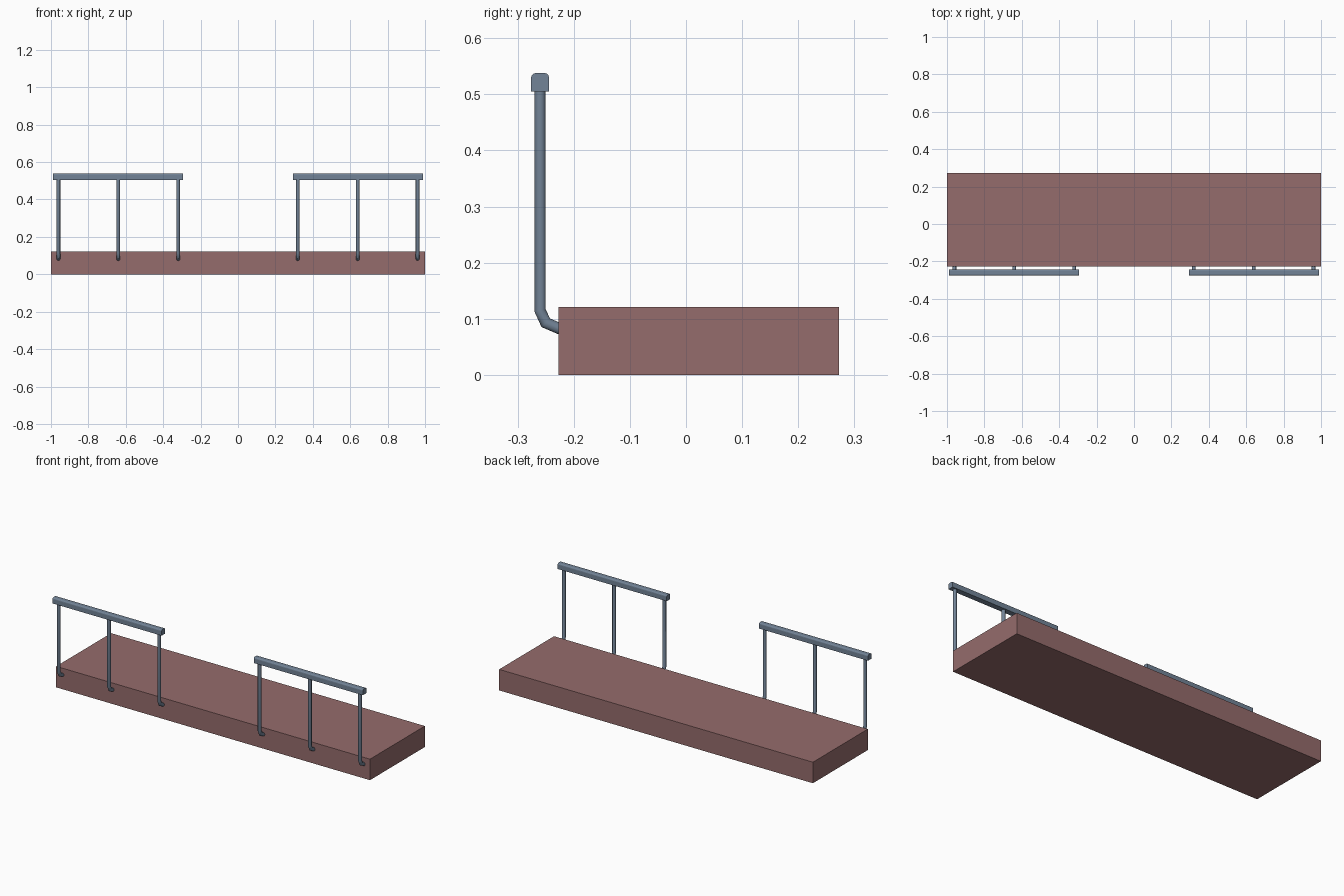
import bpy, bmesh, math
from mathutils import Vector

if "Cube" in bpy.data.objects:
    bpy.data.objects.remove(bpy.data.objects["Cube"])


def material(name, color):
    m = bpy.data.materials.new(name)
    m.diffuse_color = color
    m.use_nodes = True
    m.node_tree.nodes["Principled BSDF"].inputs["Base Color"].default_value = m.diffuse_color
    return m


brick = material("brick_red", (0.30, 0.15, 0.15, 1))
steel = material("blue_steel", (0.17, 0.23, 0.31, 1))


def add_object(name, bm, mat):
    bmesh.ops.recalc_face_normals(bm, faces=bm.faces)
    me = bpy.data.meshes.new(name)
    bm.to_mesh(me)
    bm.free()
    me.materials.append(mat)
    ob = bpy.data.objects.new(name, me)
    bpy.context.collection.objects.link(ob)
    return ob


def bridge(bm, rings):
    n = len(rings[0])
    for a, b in zip(rings, rings[1:]):
        for i in range(n):
            bm.faces.new((a[i], a[(i + 1) % n], b[(i + 1) % n], b[i]))
    bm.faces.new(rings[0])
    bm.faces.new(rings[-1][::-1])


def extrude_x(name, profile, x0, x1, mat):
    bm = bmesh.new()
    bridge(bm, [[bm.verts.new((x, y, z)) for y, z in profile] for x in (x0, x1)])
    return add_object(name, bm, mat)


def bent_rod(name, x, path, r, mat, sides=12):
    # Sweep a circle along a path in the YZ plane with mitred bends
    bm = bmesh.new()
    pts = [Vector(p) for p in path]
    rings = []
    for i, p in enumerate(pts):
        d0 = (p - pts[i - 1]).normalized() if i else (pts[1] - p).normalized()
        d1 = (pts[i + 1] - p).normalized() if i < len(pts) - 1 else d0
        t = (d0 + d1).normalized()
        side = Vector((-t.y, t.x)) * (r / t.dot(d0))
        ring = []
        for k in range(sides):
            a = 2 * math.pi * k / sides
            q = p + side * math.cos(a)
            ring.append(bm.verts.new((x + r * math.sin(a), q.x, q.y)))
        rings.append(ring)
    bridge(bm, rings)
    ob = add_object(name, bm, mat)
    bpy.ops.object.select_all(action='DESELECT')
    ob.select_set(True)
    bpy.context.view_layer.objects.active = ob
    bpy.ops.object.shade_smooth_by_angle(angle=math.radians(32))
    return ob


# Balcony floor slab
slab = [(-0.227, 0), (0.273, 0), (0.273, 0.121), (-0.227, 0.121)]
extrude_x("floor_slab", slab, -1, 1, brick)

# Handrail section with rounded top edges
rail = [(-0.276, 0.505), (-0.244, 0.505)]
c = 0.008
for cy, start in ((-0.244 - c, 0), (-0.276 + c, 90)):
    for k in range(4):
        a = math.radians(start + 30 * k)
        rail.append((cy + c * math.cos(a), 0.538 - c + c * math.sin(a)))

# Post path: straight down, then bent into the slab's front face
post = [(-0.26, 0.512), (-0.26, 0.115), (-0.25, 0.093), (-0.215, 0.078)]

for s, label in ((-1, "left"), (1, "right")):
    extrude_x(f"{label}_handrail", rail, s * 0.294, s * 0.989, steel)
    for i, x in enumerate((0.32, 0.64, 0.96)):
        bent_rod(f"{label}_post_{i + 1}", s * x, post, 0.01, steel)
